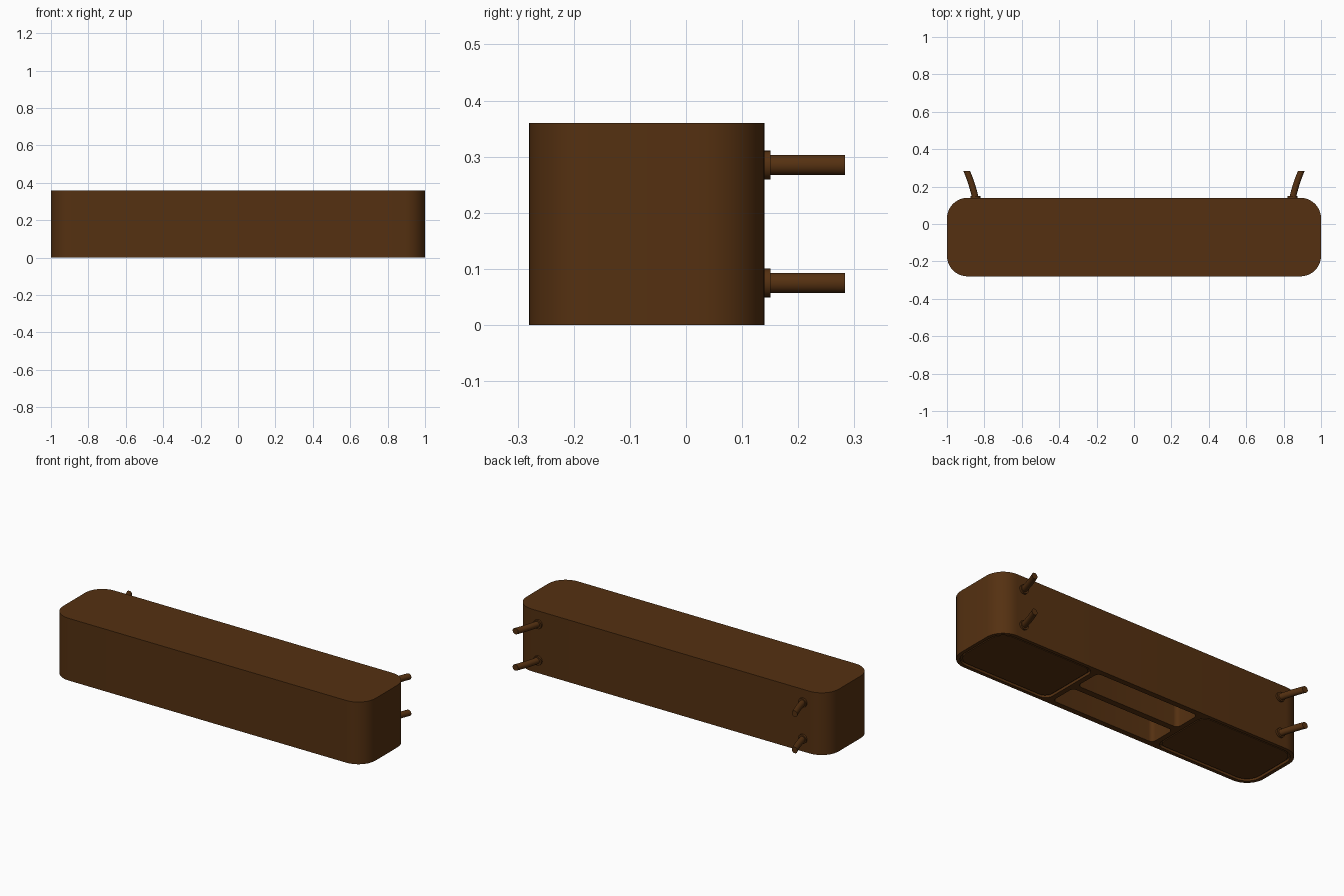
import bpy, bmesh, math
from mathutils import Vector

cube = bpy.data.objects.get("Cube")
if cube:
    bpy.data.objects.remove(cube, do_unlink=True)

brown = bpy.data.materials.new("dark_brown")
brown.use_nodes = True
colour = (0.09, 0.03, 0.0055, 1)
brown.diffuse_color = colour
bsdf = brown.node_tree.nodes["Principled BSDF"]
bsdf.inputs["Base Color"].default_value = colour
bsdf.inputs["Roughness"].default_value = 0.7

MID_Y = -0.07


def loft(name, rings):
    """Closed solid through a list of matching point rings."""
    bm = bmesh.new()
    loops = [[bm.verts.new(p) for p in ring] for ring in rings]
    for a, b in zip(loops, loops[1:]):
        for i in range(len(a)):
            j = (i + 1) % len(a)
            bm.faces.new((a[i], a[j], b[j], b[i]))
    bm.faces.new(loops[0][::-1])
    bm.faces.new(loops[-1])
    bmesh.ops.recalc_face_normals(bm, faces=bm.faces)
    mesh = bpy.data.meshes.new(name)
    bm.to_mesh(mesh)
    bm.free()
    mesh.materials.append(brown)
    obj = bpy.data.objects.new(name, mesh)
    bpy.context.collection.objects.link(obj)
    return obj


def rounded_block(name, x0, x1, y0, y1, z0, z1, r_left, r_right, segments=10):
    """Upright block; corner radius set separately for the -x and +x ends."""
    outline = []
    corners = [(x1 - r_right, y1 - r_right, r_right), (x0 + r_left, y1 - r_left, r_left),
               (x0 + r_left, y0 + r_left, r_left), (x1 - r_right, y0 + r_right, r_right)]
    for k, (cx, cy, r) in enumerate(corners):
        for s in range(segments + 1):
            a = math.pi / 2 * (k + s / segments)
            outline.append((cx + r * math.cos(a), cy + r * math.sin(a)))
    return loft(name, [[(x, y, z) for x, y in outline] for z in (z0, z1)])


def smooth(obj):
    bpy.ops.object.select_all(action='DESELECT')
    obj.select_set(True)
    bpy.context.view_layer.objects.active = obj
    bpy.ops.object.shade_smooth_by_angle(angle=math.radians(35))


def cut(target, cutter):
    mod = target.modifiers.new("cut", 'BOOLEAN')
    mod.operation = 'DIFFERENCE'
    mod.solver = 'EXACT'
    mod.object = cutter
    bpy.context.view_layer.objects.active = target
    bpy.ops.object.modifier_apply(modifier=mod.name)
    bpy.data.objects.remove(cutter, do_unlink=True)


# Main body
body = rounded_block("body", -1, 1, -0.28, 0.14, 0, 0.36, 0.11, 0.11)

# Two deep slots in the middle of the underside
for side in (-1, 1):
    y = MID_Y + side * 0.098
    cut(body, rounded_block("slot_cutter", -0.33, 0.33, y - 0.08, y + 0.08,
                            -0.05, 0.3, 0.025, 0.025, 6))


# Shallow end recesses, each holding a cover plate
def end_panel(name, side, inset, z0, z1):
    near, far = 0.36 + inset, 0.98 - inset
    outer, inner = 0.09 - inset, 0.05 - inset / 2
    if side > 0:
        span, radii = (near, far), (inner, outer)
    else:
        span, radii = (-far, -near), (outer, inner)
    return rounded_block(name, *span, MID_Y - 0.19 + inset, MID_Y + 0.19 - inset,
                         z0, z1, *radii)


for side, label in ((-1, "right"), (1, "left")):
    cut(body, end_panel("recess_cutter", side, 0, -0.05, 0.015))
    smooth(end_panel(label + "_cover_plate", side, 0.012, 0.005, 0.02))
smooth(body)


# Mounting pegs on the back, bending outwards, with a collar at the base
def disc(x, y, z, radius, count=20):
    return [Vector((x + radius * math.cos(math.tau * i / count), y,
                    z + radius * math.sin(math.tau * i / count))) for i in range(count)]


for side, label in ((-1, "right"), (1, "left")):
    for z, level in ((0.075, "lower"), (0.285, "upper")):
        steps = [i / 6 for i in range(7)]
        peg = loft(f"{label}_{level}_peg",
                   [disc(side * (0.846 + 0.032 * t + 0.016 * t * t), 0.13 + 0.153 * t, z, 0.018)
                    for t in steps])
        collar = loft(f"{label}_{level}_collar",
                      [disc(side * 0.848, y, z, 0.026) for y in (0.135, 0.151)])
        smooth(peg)
        smooth(collar)
